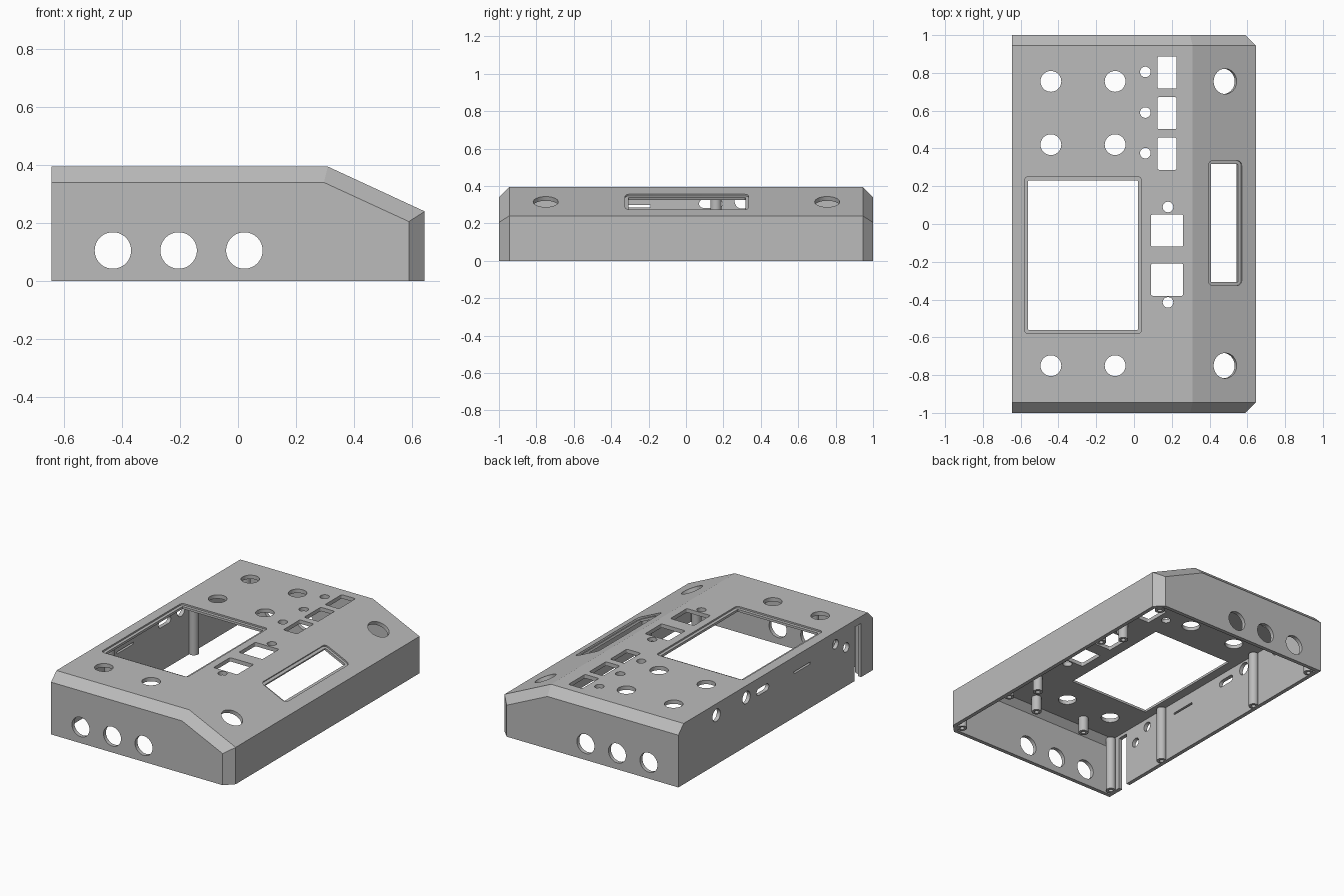
import bpy, bmesh, math
from mathutils import Matrix, Vector

if "Cube" in bpy.data.objects:
    bpy.data.objects.remove(bpy.data.objects["Cube"])

grey = bpy.data.materials.new("plain_grey")
grey.use_nodes = True
grey.diffuse_color = (0.5, 0.5, 0.5, 1)
grey.node_tree.nodes["Principled BSDF"].inputs["Base Color"].default_value = (0.5, 0.5, 0.5, 1)


def finish(bm, name):
    bmesh.ops.recalc_face_normals(bm, faces=bm.faces)
    mesh = bpy.data.meshes.new(name)
    bm.to_mesh(mesh)
    bm.free()
    mesh.materials.append(grey)
    ob = bpy.data.objects.new(name, mesh)
    bpy.context.collection.objects.link(ob)
    return ob


def activate(ob):
    bpy.ops.object.select_all(action='DESELECT')
    ob.select_set(True)
    bpy.context.view_layer.objects.active = ob


def loft(bm, rings):
    """Skin matching rings of points and cap both ends."""
    rows = [[bm.verts.new(p) for p in ring] for ring in rings]
    n = len(rows[0])
    for a, b in zip(rows, rows[1:]):
        for i in range(n):
            j = (i + 1) % n
            bm.faces.new((a[i], a[j], b[j], b[i]))
    bm.faces.new(rows[0])
    bm.faces.new(rows[-1])


def case_solid(name, d, floor):
    """Sloped case with chamfered ends, inset by d."""
    left = -0.645 + d

    def ring(y, right, low, knee, top):
        return [(x, y, z) for x, z in ((left, floor), (right, floor), (right, low), (knee, top), (left, top))]
    end = (0.59 - 0.41 * d, 0.205 - 0.64 * d, 0.297 - 0.22 * d, 0.34 - 0.41 * d)
    mid = (0.645 - d, 0.24 - 0.64 * d, 0.31 - 0.22 * d, 0.395 - d)
    ys = 1 - d, 0.945 - 0.41 * d
    bm = bmesh.new()
    loft(bm, [ring(-ys[0], *end), ring(-ys[1], *mid), ring(ys[1], *mid), ring(ys[0], *end)])
    return finish(bm, name)


def circle(cx, cy, r, n=48):
    return [(cx + r * math.cos(i * math.tau / n), cy + r * math.sin(i * math.tau / n)) for i in range(n)]


def rounded(x0, x1, y0, y1, r=0.008):
    """Rounded rectangle outline."""
    pts = []
    for k, (cx, cy) in enumerate(((x1 - r, y1 - r), (x0 + r, y1 - r), (x0 + r, y0 + r), (x1 - r, y0 + r))):
        for s in range(7):
            a = (k + s / 6) * math.pi / 2
            pts.append((cx + r * math.cos(a), cy + r * math.sin(a)))
    return pts


def frame(u, v, origin):
    u, v = Vector(u), Vector(v)
    m = Matrix((u, v, u.cross(v))).transposed().to_4x4()
    m.translation = origin
    return m


def prism(bm, outline, m, lo, hi):
    loft(bm, [[m @ Vector((x, y, h)) for x, y in outline] for h in (lo, hi)])


def cut(body, cutter):
    mod = body.modifiers.new("cut", 'BOOLEAN')
    mod.operation = 'DIFFERENCE'
    mod.solver = 'EXACT'
    mod.object = cutter
    activate(body)
    bpy.ops.object.modifier_apply(modifier=mod.name)
    bpy.data.objects.remove(cutter)


# Working planes: top panel, sloped panel, end walls, long back wall
tilt = math.atan2(0.155, 0.335)
slope_x = 0.4825
top = frame((1, 0, 0), (0, 1, 0), (0, 0, 0.395))
slope = frame((math.cos(tilt), 0, -math.sin(tilt)), (0, 1, 0),
              (slope_x, 0, 0.395 - (slope_x - 0.31) * math.tan(tilt)))
ends = frame((1, 0, 0), (0, 0, 1), (0, 0, 0))
side = frame((0, 1, 0), (0, 0, 1), (-0.645, 0, 0))

# Hollow shell
case = case_solid("case_shell", 0, 0)
cut(case, case_solid("cavity", 0.025, -0.1))

# Shallow steps around the two windows
bm = bmesh.new()
prism(bm, rounded(-0.58, 0.04, -0.58, 0.25, 0.02), top, -0.01, 0.05)
prism(bm, rounded(-0.097, 0.097, -0.325, 0.335, 0.025), slope, -0.01, 0.05)
cut(case, finish(bm, "window_steps"))

# Openings
bm = bmesh.new()
top_shapes = [rounded(-0.56, 0.02, -0.56, 0.23, 0.003)]
for y in (0.755, 0.42, -0.75):
    top_shapes += [circle(x, y, 0.055) for x in (-0.44, -0.10)]
for y in (0.805, 0.59, 0.375):
    top_shapes.append(circle(0.06, y, 0.028))
    top_shapes.append(rounded(0.125, 0.225, y - 0.088, y + 0.082))
for y, led in ((-0.035, 0.09), (-0.295, -0.415)):
    top_shapes.append(rounded(0.09, 0.26, y - 0.085, y + 0.085))
    top_shapes.append(circle(0.18, led, 0.028))
for shape in top_shapes:
    prism(bm, shape, top, -0.06, 0.06)
for shape in (rounded(-0.079, 0.079, -0.308, 0.317, 0.003), circle(0, 0.755, 0.067), circle(0, -0.75, 0.067)):
    prism(bm, shape, slope, -0.06, 0.06)
for x in (-0.432, -0.205, 0.022):
    prism(bm, circle(x, 0.105, 0.063), ends, -1.1, 1.1)
for shape in (circle(0.608, 0.32, 0.04), circle(0.30, 0.318, 0.04), circle(-0.615, 0.315, 0.03),
              circle(-0.725, 0.252, 0.03), rounded(0.07, 0.195, 0.283, 0.327, 0.021),
              rounded(-0.36, -0.19, 0.285, 0.298, 0.003), rounded(-0.88, -0.81, -0.1, 0.35, 0.003)):
    prism(bm, shape, side, -0.1, 0.04)
cut(case, finish(bm, "openings"))
activate(case)
bpy.ops.object.shade_smooth_by_angle(angle=math.radians(15))


def post(name, x, y, low, high, r=0.03):
    """Screw post with a blind pilot hole, turned from a profile."""
    bm = bmesh.new()
    deep = low + 0.08
    profile = [(0, deep), (0.014, deep), (0.014, low), (r, low), (r, high), (0, high)]
    verts = [bm.verts.new((x + a, y, z)) for a, z in profile]
    edges = [bm.edges.new(pair) for pair in zip(verts, verts[1:])]
    bmesh.ops.spin(bm, geom=verts + edges, cent=(x, y, 0), axis=(0, 0, 1), angle=math.tau, steps=32)
    bmesh.ops.remove_doubles(bm, verts=bm.verts, dist=0.0001)
    ob = finish(bm, name)
    activate(ob)
    bpy.ops.object.shade_smooth_by_angle(angle=math.radians(30))


# Long posts at the corners and along both long walls
for x, corner_x, high in ((-0.605, -0.6, 0.36), (0.605, 0.58, 0.237)):
    for y in (-0.46, 0.41):
        post("wall_post", x, y, 0, high + 0.003)
    for y in (-0.935, 0.935):
        post("corner_post", corner_x, y, 0, high)

# Short posts under the top panel
for x, y in ((0.22, 0.16), (0.21, -0.66), (0.06, -0.85), (-0.32, -0.86)):
    post("board_post", x, y, 0.27, 0.38)
